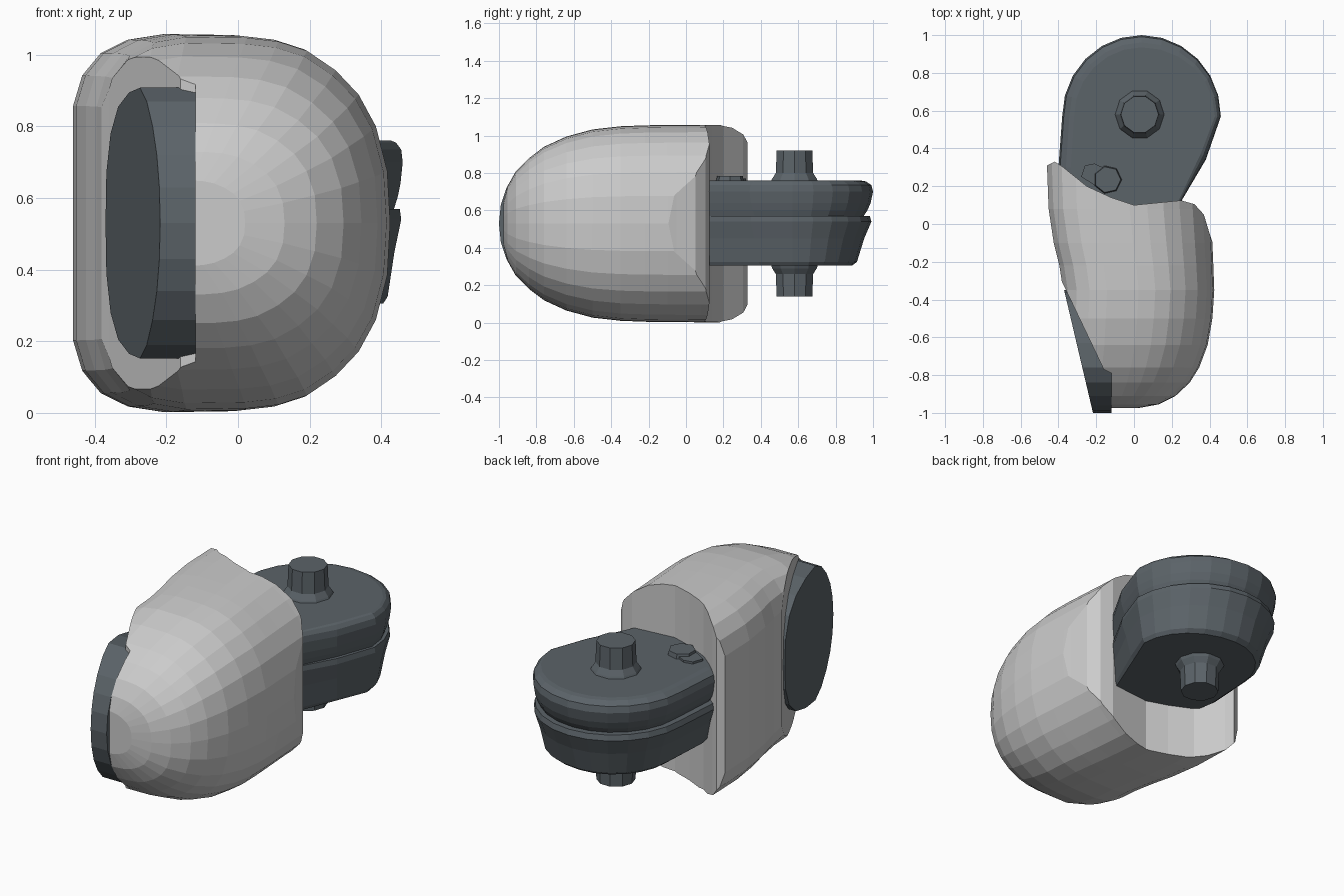
import bpy, bmesh, math

if "Cube" in bpy.data.objects:
    bpy.data.objects.remove(bpy.data.objects["Cube"])

MID = 0.53
dark = bpy.data.materials.new("dark_grey")
dark.diffuse_color = (0.105, 0.125, 0.14, 1)
dark.use_nodes = True
dark.node_tree.nodes["Principled BSDF"].inputs["Base Color"].default_value = dark.diffuse_color


def loft(name, rings, mat=None):
    """Skin equal-length point rings and cap both ends."""
    bm = bmesh.new()
    vs = [[bm.verts.new(p) for p in r] for r in rings]
    n = len(vs[0])
    for a, b in zip(vs, vs[1:]):
        for i in range(n):
            j = (i + 1) % n
            bm.faces.new((a[i], a[j], b[j], b[i]))
    bm.faces.new(vs[0][::-1])
    bm.faces.new(vs[-1])
    bmesh.ops.recalc_face_normals(bm, faces=bm.faces)
    me = bpy.data.meshes.new(name)
    bm.to_mesh(me)
    bm.free()
    ob = bpy.data.objects.new(name, me)
    bpy.context.collection.objects.link(ob)
    if mat:
        me.materials.append(mat)
    return ob


def cut(target, outline):
    """Remove an upright prism from the target."""
    cutter = loft("cutter", [[(x, y, z) for x, y in outline] for z in (-.3, 1.4)])
    mod = target.modifiers.new("cut", 'BOOLEAN')
    mod.operation, mod.solver, mod.object = 'DIFFERENCE', 'EXACT', cutter
    bpy.context.view_layer.objects.active = target
    bpy.ops.object.modifier_apply(modifier=mod.name)
    bpy.data.objects.remove(cutter)


def turned(name, x, y, profile, sides=10):
    """Vertical turned part from (z, radius) pairs."""
    loft(name, [[(x + r * math.cos(math.tau * i / sides),
                  y + r * math.sin(math.tau * i / sides), z)
                 for i in range(sides)] for z, r in profile], dark)


# Housing: asymmetric rounded section lofted front to back
half = [(-1, .3), (-1, .62), (-.94, .78), (-.82, .9), (-.65, .97), (-.42, 1),
        (0, .995), (.22, .975), (.42, .925), (.62, .82), (.78, .69), (.9, .52), (.98, .28)]
section = [(-1, 0)] + half + [(1, 0)] + [(u, -v) for u, v in reversed(half)]
stations = [  # y, left x, right x, half height
    (-.975, -.28, .02, .12), (-.955, -.32, .13, .20), (-.91, -.35, .22, .28),
    (-.84, -.37, .295, .35), (-.76, -.38, .345, .41), (-.64, -.38, .39, .465),
    (-.50, -.38, .415, .503), (-.35, -.375, .425, .52), (-.22, -.395, .42, .525),
    (-.1, -.425, .415, .527), (.08, -.452, .405, .528), (.4, -.464, .40, .528)]
housing = loft("housing", [[((a + b) / 2 + u * (b - a) / 2, y, MID + v * h)
                            for u, v in section] for y, a, b, h in stations])

# Curved back of the housing, then the slanted recess on its front left
cut(housing, [(-.6, .29), (-.46, .31), (-.42, .33), (-.38, .305), (-.25, .2), (-.12, .14),
              (0, .1), (.25, .125), (.32, .105), (.37, .05), (.4, -.05), (.45, -.2),
              (.6, -.2), (.6, .7), (-.6, .7)])
cut(housing, [(-.385, -.3), (-.36, -.35), (-.16, -.77), (-.118, -.79), (-.118, -1.1),
              (-.7, -1.1), (-.7, -.3)])

# Flat D-shaped plate set into the left side
edge = [(-.36, .14), (-.41, .25), (-.5, .325), (-.63, .365), (-.76, .378), (-.84, .34),
        (-.91, .27), (-.96, .19), (-.99, .1)]
outline = [(-.35, 0)] + edge + [(-1, 0)] + [(y, -v) for y, v in reversed(edge)]
loft("side_plate", [
    [(-.37 - (y + .35) * .235, y, MID + v) for y, v in outline],
    [(-.118, y, MID + v) for y, v in outline]], dark)

# Pivot body: teardrop stacked in tiers with a groove between them
cx, cy = .04, .57
drop = [(cx + .42 * math.cos(math.radians(t)), cy + .43 * math.sin(math.radians(t)))
        for t in range(0, 181, 15)]
drop += [(-.4, .3), (-.38, .22), (-.1, .05), (.2, .05), (.25, .12), (.38, .34)]


def tiers(name, levels):
    """Stack scaled outlines; the right side tapers half as much."""
    loft(name, [[(cx + (x - cx) * (s if x < cx else .5 + .5 * s),
                  cy + (y - cy) * (s if y > .3 else 1), z)
                 for x, y in drop] for z, s in levels], dark)


tiers("pivot_base", [(.305, .74), (.325, .8), (.45, .89), (.54, .98), (.57, .96)])
tiers("pivot_cap", [(.568, .88), (.6, .93), (.64, .97), (.70, 1), (.735, .98), (.755, .91), (.76, .85)])

# Pivot pins above and below
turned("upper_pin", .03, .58, [(.74, .14), (.77, .125), (.80, .105), (.92, .1)])
turned("lower_pin", .03, .58, [(.14, .1), (.26, .105), (.29, .125), (.33, .14)])

# Small peg and its rounded lug on the cap
turned("peg", -.14, .235, [(.74, .08), (.785, .07)], 7)
lug = [(-.28, .25), (-.26, .31), (-.21, .32), (-.08, .26), (-.1, .18), (-.2, .2)]
loft("peg_lug", [[(x, y, z) for x, y in lug] for z in (.74, .772)], dark)
